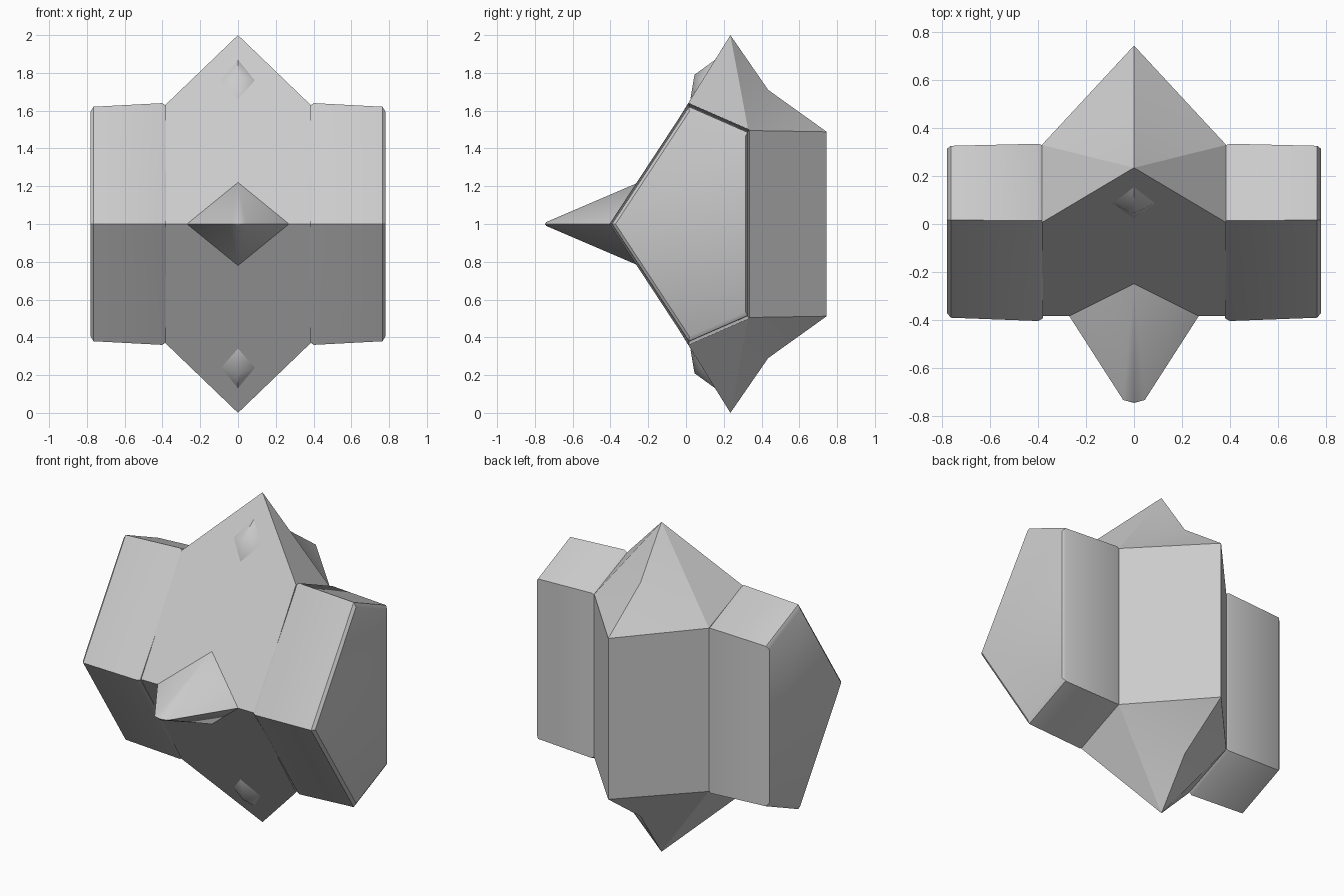
import bpy
import bmesh
import math

cube = bpy.data.objects.get("Cube")
if cube:
    bpy.data.objects.remove(cube, do_unlink=True)

GREY = (0.6, 0.6, 0.6, 1)
grey = bpy.data.materials.new("plain_grey")
grey.use_nodes = True
grey.diffuse_color = GREY
grey.node_tree.nodes["Principled BSDF"].inputs["Base Color"].default_value = GREY


def finish(name, bm, angle):
    """Clean the mesh, link it at mid height and smooth it below an angle."""
    bmesh.ops.dissolve_limit(bm, angle_limit=math.radians(0.5),
                             verts=bm.verts, edges=bm.edges)
    bmesh.ops.recalc_face_normals(bm, faces=bm.faces)
    mesh = bpy.data.meshes.new(name)
    bm.to_mesh(mesh)
    bm.free()
    mesh.materials.append(grey)
    obj = bpy.data.objects.new(name, mesh)
    obj.location.z = 1
    bpy.context.collection.objects.link(obj)
    bpy.ops.object.select_all(action='DESELECT')
    obj.select_set(True)
    bpy.context.view_layer.objects.active = obj
    bpy.ops.object.shade_smooth_by_angle(angle=math.radians(angle))
    return obj


def hull(name, points, angle):
    """Convex solid around the points."""
    bm = bmesh.new()
    for p in points:
        bm.verts.new(p)
    result = bmesh.ops.convex_hull(bm, input=bm.verts)
    loose = [v for v in bm.verts if not v.link_faces]
    bmesh.ops.delete(bm, geom=loose, context='VERTS')
    return finish(name, bm, angle)


# Central body: one quarter, mirrored left-right and top-bottom
W = 0.385
corners = {
    "front_mid": (0, -W, 0), "front_side": (W, -W, 0),
    "shoulder": (W, 0.006, 0.63), "apex": (0, 0.235, 1),
    "rear_side": (W, 0.33, 0.495), "rear_side_mid": (W, 0.33, 0),
    "back": (0, 0.745, 0.488), "back_mid": (0, 0.745, 0),
    "notch": (0, 0.435, 0.71),
}
panels = [
    "front_mid front_side shoulder apex",
    "shoulder rear_side apex",
    "rear_side notch apex",
    "rear_side back notch",
    "rear_side rear_side_mid back_mid back",
    "front_side rear_side_mid rear_side shoulder",
]
bm = bmesh.new()
verts = {key: bm.verts.new(p) for key, p in corners.items()}
for panel in panels:
    bm.faces.new([verts[key] for key in panel.split()])
for axis in "XZ":
    bmesh.ops.mirror(bm, geom=bm.verts[:] + bm.edges[:] + bm.faces[:],
                     axis=axis, merge_dist=0.0001)
body = finish("body", bm, 30)

# The front plate is shaded softly across its middle crease
sharp = body.data.attributes.get("sharp_edge")
for edge in body.data.edges:
    ends = [body.data.vertices[i].co for i in edge.vertices]
    if sharp and all(abs(c.z) < 0.01 and c.y < -0.3 for c in ends):
        sharp.data[edge.index].value = False

# Five-sided side pods with a slight taper and chamfered ends
profile = [(-0.405, 0), (0.015, 0.64), (0.335, 0.5), (0.335, -0.5), (0.015, -0.64)]
rings = [(0.38, 0.975), (0.4, 1), (0.765, 0.97), (0.78, 0.93)]
for side, name in ((1, "left_pod"), (-1, "right_pod")):
    hull(name, [(side * x, 0.05 + (y - 0.05) * s, z * s)
                for x, s in rings for y, z in profile], 40)

# Front spike with a narrow wedge tip
spike = [(0, -0.74, 0.01), (0, -0.74, -0.01), (0, -0.747, 0)]
for s in (1, -1):
    spike += [(s * 0.27, -0.385, 0), (0, -0.25, s * 0.22), (s * 0.045, -0.735, 0)]
hull("front_spike", spike, 55)

# Small pointed studs near the upper and lower tips
for s, name in ((1, "upper_stud"), (-1, "lower_stud")):
    hull(name, [(0.09, 0.087, s * 0.76), (-0.09, 0.087, s * 0.76),
                (0, 0.023, s * 0.66), (0, 0.155, s * 0.87),
                (0, 0.045, s * 0.79)], 55)
